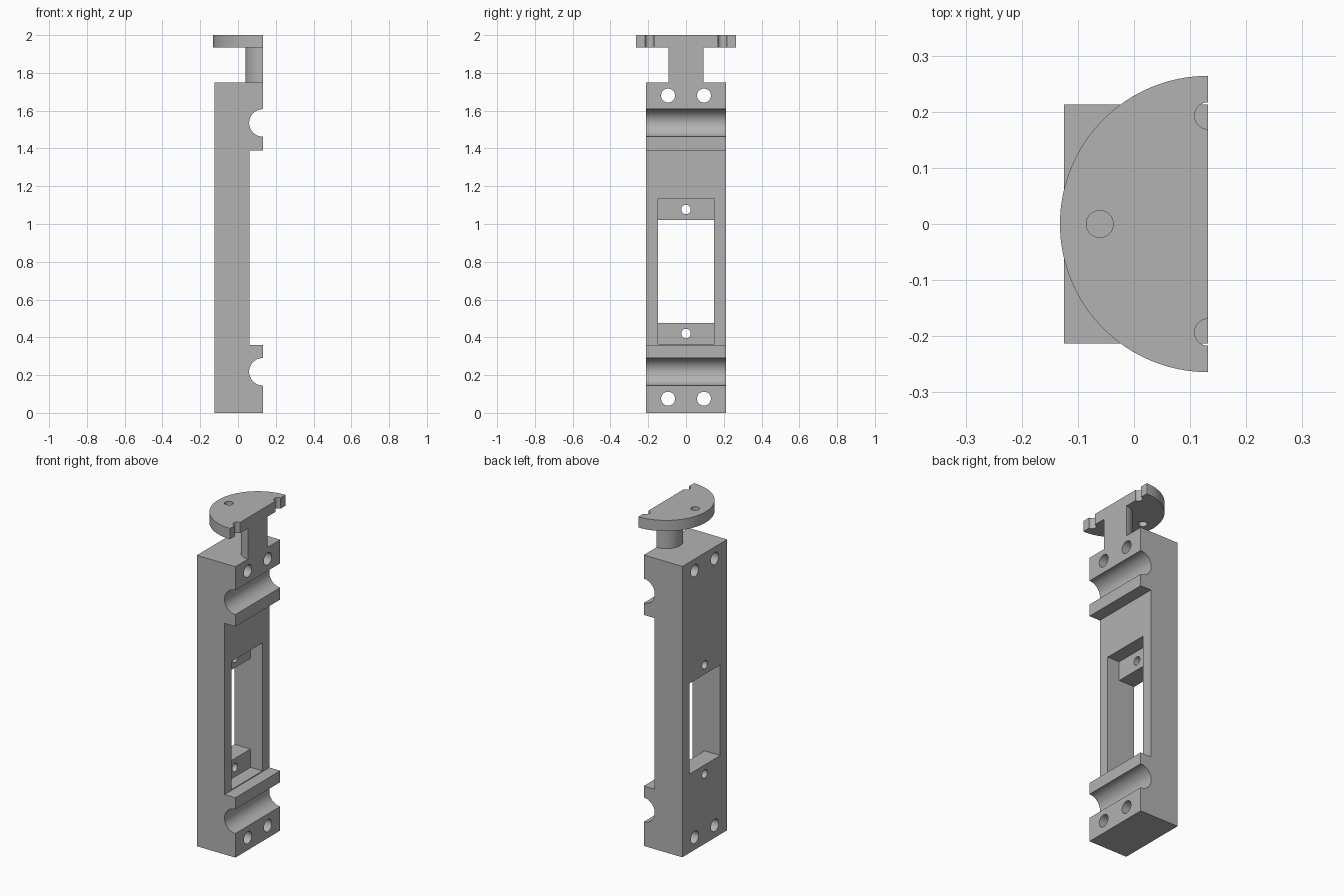
import bpy, bmesh
from math import sin, cos, pi, radians
from mathutils import Vector

if "Cube" in bpy.data.objects:
    bpy.data.objects.remove(bpy.data.objects["Cube"])

GREY = (0.45, 0.45, 0.45, 1)
grey = bpy.data.materials.new("matte grey")
grey.use_nodes = True
grey.diffuse_color = GREY
grey.node_tree.nodes["Principled BSDF"].inputs["Base Color"].default_value = GREY

BACK, FACE = -0.125, 0.132      # block faces along x
HALF = 0.213                    # half width of the block along y
HEIGHT = 1.75


def arc(cu, cv, r, start, end, n=32):
    """Points on an arc, angles in degrees."""
    steps = [radians(start + (end - start) * i / n) for i in range(n + 1)]
    return [(cu + r * cos(a), cv + r * sin(a)) for a in steps]


def prism(bm, points, axis, low, high):
    """Extrude a closed outline along x, y or z, between low and high."""
    place = {"x": lambda u, v: (low, u, v),
             "y": lambda u, v: (u, low, v),
             "z": lambda u, v: (u, v, low)}[axis]
    face = bm.faces.new([bm.verts.new(place(u, v)) for u, v in points])
    extruded = bmesh.ops.extrude_face_region(bm, geom=[face])
    shift = Vector([(high - low) * (axis == a) for a in "xyz"])
    verts = [g for g in extruded["geom"] if isinstance(g, bmesh.types.BMVert)]
    bmesh.ops.translate(bm, verts=verts, vec=shift)


def rect(u0, u1, v0, v1):
    return [(u0, v0), (u1, v0), (u1, v1), (u0, v1)]


def circle(u, v, r):
    return arc(u, v, r, 0, 360, 40)[:-1]


def make(name, prisms):
    bm = bmesh.new()
    for p in prisms:
        prism(bm, *p)
    bmesh.ops.recalc_face_normals(bm, faces=bm.faces)
    mesh = bpy.data.meshes.new(name)
    bm.to_mesh(mesh)
    bm.free()
    mesh.materials.append(grey)
    obj = bpy.data.objects.new(name, mesh)
    bpy.context.collection.objects.link(obj)
    return obj


def cut(obj, prisms):
    """Subtract prisms from an object and remove the cutter."""
    cutter = make("cutter", prisms)
    cutter.hide_render = True
    mod = obj.modifiers.new("cut", "BOOLEAN")
    mod.operation, mod.solver, mod.object = "DIFFERENCE", "EXACT", cutter
    graph = bpy.context.evaluated_depsgraph_get()
    mesh = bpy.data.meshes.new_from_object(obj.evaluated_get(graph))
    obj.modifiers.clear()
    obj.data = mesh
    bpy.data.objects.remove(cutter)


# Block: side outline with two round grooves and a shallow middle step
outline = [(BACK, 0), (FACE, 0)]
outline += arc(FACE, 0.218, 0.073, 270, 90)
outline += [(FACE, 0.36), (0.06, 0.36), (0.06, 1.39), (FACE, 1.39)]
outline += arc(FACE, 1.535, 0.073, 270, 90)
outline += [(FACE, HEIGHT), (BACK, HEIGHT)]
block = make("mounting_block", [(outline, "y", -HALF, HALF)])

# Recess leaving a tab at each end, then the opening and all screw holes
cut(block, [(rect(-0.147, 0.147, 0.365, 1.135), "x", -0.02, 0.3)])
holes = [(rect(-0.147, 0.147, 0.475, 1.02), "x", -0.3, 0.3)]
holes += [(circle(0, z, 0.025), "x", -0.3, 0.3) for z in (0.42, 1.077)]
holes += [(circle(y, z, 0.037), "x", -0.3, 0.3)
          for y in (-0.095, 0.095) for z in (0.075, 1.68)]
cut(block, holes)

# Half-round neck
neck = make("neck", [(arc(FACE, 0, 0.093, 90, 270), "z", HEIGHT, 1.935)])

# Half-disc top plate with two edge notches and one hole
plate_outline = arc(FACE, 0, 0.264, 90, 270, 64)
for y in (-0.193, 0.193):
    plate_outline += arc(FACE, y, 0.024, 270, 90, 20)
plate = make("top_plate", [(plate_outline, "z", 1.935, 2.0)])
cut(plate, [(circle(-0.061, 0, 0.024), "z", 1.8, 2.1)])

# Smooth curved walls, keep the edges sharp
bpy.ops.object.select_all(action="DESELECT")
for obj in (block, neck, plate):
    obj.select_set(True)
bpy.context.view_layer.objects.active = block
bpy.ops.object.shade_smooth_by_angle(angle=radians(30))
